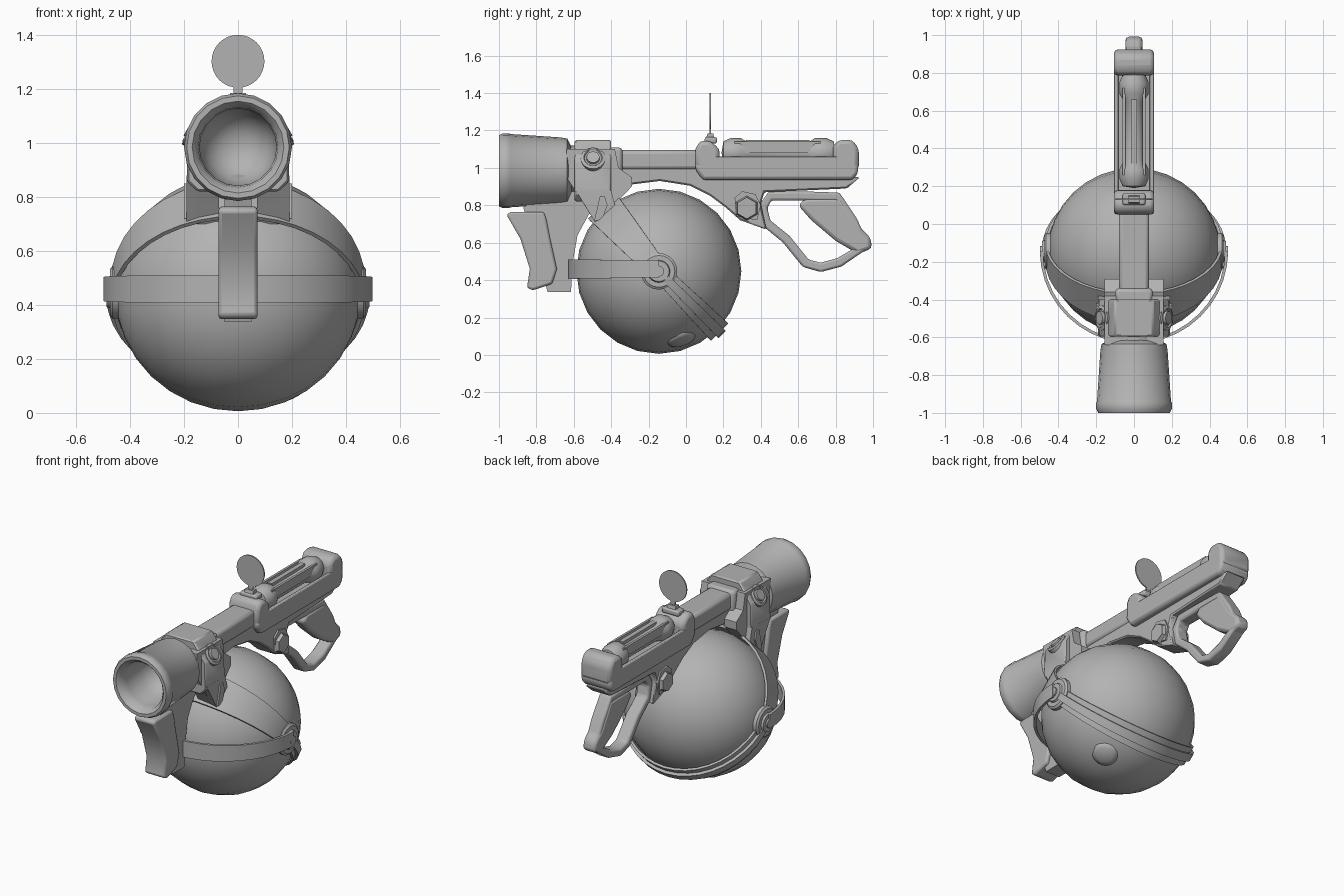
import bpy, bmesh
from math import sin, cos, pi, radians
from mathutils import Vector, Matrix

default = bpy.data.objects.get("Cube")
if default:
    bpy.data.objects.remove(default)

grey = bpy.data.materials.new("plain grey")
grey.use_nodes = True
grey.diffuse_color = (0.45, 0.45, 0.45, 1)
grey.node_tree.nodes["Principled BSDF"].inputs["Base Color"].default_value = (0.45, 0.45, 0.45, 1)

CENTRE = Vector((0, -0.145, 0.447))


def finish(name, bm, bevel=0, segments=2, angle=35, mirror=False):
    bmesh.ops.remove_doubles(bm, verts=bm.verts, dist=0.0001)
    bmesh.ops.recalc_face_normals(bm, faces=bm.faces)
    mesh = bpy.data.meshes.new(name)
    bm.to_mesh(mesh)
    bm.free()
    mesh.materials.append(grey)
    obj = bpy.data.objects.new(name, mesh)
    bpy.context.collection.objects.link(obj)
    if bevel:
        mod = obj.modifiers.new("soft edges", 'BEVEL')
        mod.width, mod.segments = bevel, segments
    if mirror:
        obj.modifiers.new("both sides", 'MIRROR')
    bpy.ops.object.select_all(action='DESELECT')
    obj.select_set(True)
    bpy.context.view_layer.objects.active = obj
    bpy.ops.object.shade_smooth_by_angle(angle=radians(angle))
    return obj


def plate(name, outline, x0, x1, **kw):
    """Side outline (y, z) extruded across x."""
    bm = bmesh.new()
    face = bm.faces.new([bm.verts.new((x0, y, z)) for y, z in outline])
    out = bmesh.ops.extrude_face_region(bm, geom=[face])
    moved = [v for v in out["geom"] if isinstance(v, bmesh.types.BMVert)]
    bmesh.ops.translate(bm, verts=moved, vec=(x1 - x0, 0, 0))
    return finish(name, bm, **kw)


def box(name, x, y, z, **kw):
    return plate(name, [(y[0], z[0]), (y[1], z[0]), (y[1], z[1]), (y[0], z[1])], *x, **kw)


def turned(name, profile, origin, axis, sides=20, **kw):
    """Profile of (radius, distance) turned around an axis."""
    bm = bmesh.new()
    verts = [bm.verts.new((r, 0, d)) for r, d in profile]
    edges = [bm.edges.new(pair) for pair in zip(verts, verts[1:])]
    bmesh.ops.spin(bm, geom=verts + edges, cent=(0, 0, 0), axis=(0, 0, 1),
                   angle=2 * pi, steps=sides, use_merge=True)
    turn = Vector((0, 0, 1)).rotation_difference(Vector(axis)).to_matrix().to_4x4()
    bm.transform(Matrix.Translation(origin) @ turn)
    return finish(name, bm, **kw)


def strap(name, degrees, inner, outer, widths, offset=0, steps=20):
    """Half hoop around the ball; widths are at the hubs and at the middle."""
    out = Vector((0, cos(radians(degrees)), sin(radians(degrees))))
    side = Vector((1, 0, 0)).cross(out)
    bm, rings = bmesh.new(), []
    for i in range(steps + 1):
        t = pi * (i / steps - 0.5)
        half = (widths[0] + (widths[1] - widths[0]) * cos(t)) / 2
        ring = []
        for r, w in ((inner, -half), (outer, -half), (outer, half), (inner, half)):
            ring.append(bm.verts.new(CENTRE + out * r * cos(t) + side * (w + offset)
                                     + Vector(((r + 0.01) * sin(t), 0, 0))))
        rings.append(ring)
    for a, b in zip(rings, rings[1:]):
        for k in range(4):
            bm.faces.new((a[k], a[k - 1], b[k - 1], b[k]))
    bm.faces.new(rings[0])
    bm.faces.new(rings[-1])
    return finish(name, bm)


def loop(name, path, half, width, **kw):
    """Closed bar following a (y, z) path."""
    pts = [Vector((0, y, z)) for y, z in path]
    bm, rings = bmesh.new(), []
    for i, p in enumerate(pts):
        along = (pts[(i + 1) % len(pts)] - pts[i - 1]).normalized()
        normal = along.cross(Vector((1, 0, 0)))
        rings.append([bm.verts.new(p + normal * n * half + Vector((x * width, 0, 0)))
                      for n, x in ((-1, -1), (1, -1), (1, 1), (-1, 1))])
    for i, b in enumerate(rings):
        a = rings[i - 1]
        for k in range(4):
            bm.faces.new((a[k], a[k - 1], b[k - 1], b[k]))
    return finish(name, bm, **kw)


# Ball with its poles at the hubs
ball = [(0.441 * sin(pi * i / 16), -0.455 * cos(pi * i / 16)) for i in range(17)]
turned("ball_tank", ball, CENTRE, (1, 0, 0), sides=24, angle=60)
plug_way = Vector((0.2, 0.12, -0.36)).normalized()
turned("tank_plug", [(0.08, -0.03), (0.075, 0), (0.05, 0.012), (0, 0.018)],
       CENTRE + plug_way * 0.436, plug_way, angle=60)

# Straps and hubs
strap("front_band", 180, 0.472, 0.488, (0.09, 0.105), offset=-0.012)
strap("upper_strap", 131, 0.447, 0.462, (0.11, 0.2))
strap("lower_strap", -45, 0.445, 0.46, (0.09, 0.13))
strap("lower_rail", -45, 0.455, 0.478, (0.04, 0.055))
hub = [(0.098, 0.42), (0.098, 0.465), (0.085, 0.475), (0.06, 0.475), (0.055, 0.487),
       (0.028, 0.487), (0.028, 0.497), (0, 0.497)]
turned("strap_hub", hub, CENTRE, (1, 0, 0), mirror=True)

# Flared muzzle with a deep bore
muzzle = [(0, 0.4), (0.1, 0.4), (0.172, 0.365), (0.178, 0.33), (0.196, 0.06), (0.2, 0.055),
          (0.2, 0.02), (0.19, 0), (0.17, 0), (0.148, 0.025), (0.143, 0.07), (0.14, 0.2),
          (0.11, 0.27), (0.06, 0.31), (0, 0.32)]
turned("muzzle", muzzle, (0, -1, 0.985), (0, 1, 0), sides=20, angle=40)
turned("muzzle_neck", [(0, 0), (0.13, 0), (0.13, 0.15), (0, 0.15)], (0, -0.66, 0.99), (0, 1, 0), sides=12)

# Collar: faceted block, cheeks and knobs
bm = bmesh.new()
section = [(0.1, 1.15), (0.185, 1.03), (0.19, 0.86), (0.15, 0.82)]
section += [(-x, z) for x, z in reversed(section)]
cap = bm.faces.new([bm.verts.new((x, -0.595, z)) for x, z in section])
grown = bmesh.ops.extrude_face_region(bm, geom=[cap])["geom"]
bmesh.ops.translate(bm, verts=[v for v in grown if isinstance(v, bmesh.types.BMVert)], vec=(0, 0.195, 0))
finish("collar", bm, bevel=0.008, segments=1)
plate("collar_cheek", [(-0.64, 1.1), (-0.64, 0.95), (-0.58, 0.86), (-0.48, 0.7), (-0.29, 0.9),
                       (-0.29, 0.95), (-0.36, 1.0), (-0.38, 1.1)], 0.07, 0.155, mirror=True)
plate("strap_anchor", [(-0.59, 0.88), (-0.48, 0.7), (-0.38, 0.8), (-0.40, 0.88)], 0.15, 0.19, mirror=True)
plate("cheek_wedge", [(-0.49, 0.72), (-0.45, 0.72), (-0.42, 0.8), (-0.435, 0.85), (-0.46, 0.85)],
      0.18, 0.2, mirror=True)
knob = [(0.066, -0.04), (0.066, 0.014), (0.05, 0.02), (0.045, 0.012), (0.036, 0.012), (0.034, 0.026), (0, 0.026)]
turned("collar_knob", knob, (0.162, -0.497, 1.045), (0.85, 0, 0.5), mirror=True)
box("tube_sleeve", (-0.1, 0.1), (-0.42, -0.34), (0.93, 1.11), bevel=0.02)

# Upper tube and the frame below it
box("upper_tube", (-0.08, 0.08), (-0.4, 0.08), (0.99, 1.095), bevel=0.02)
plate("frame", [(-0.4, 1.03), (0.1, 1.03), (0.2, 0.95), (0.93, 0.95), (0.86, 0.89), (0.42, 0.87),
                (0.4, 0.81), (0.43, 0.67), (0.29, 0.72), (0.21, 0.79), (0.13, 0.85), (0.02, 0.905),
                (-0.14, 0.93), (-0.3, 0.91), (-0.4, 0.87)], -0.07, 0.07, bevel=0.008, segments=1)
plate("front_web", [(-0.87, 0.79), (-0.62, 0.95), (-0.5, 0.95), (-0.46, 0.8), (-0.52, 0.75), (-0.58, 0.64),
                    (-0.605, 0.5), (-0.615, 0.337), (-0.74, 0.337)], -0.05, 0.05)
turned("frame_bolt", [(0.066, 0.05), (0.066, 0.08), (0.058, 0.09), (0.058, 0.1), (0, 0.1)],
       (0, 0.325, 0.785), (1, 0, 0), sides=6, mirror=True)
plate("bolt_plate", [(0.26, 0.84), (0.3, 0.875), (0.37, 0.86), (0.4, 0.8), (0.38, 0.72), (0.27, 0.74)],
      0.06, 0.08, mirror=True)

# Front handle
plate("front_handle", [(-0.96, 0.75), (-0.94, 0.765), (-0.76, 0.765), (-0.745, 0.72), (-0.73, 0.64),
                       (-0.69, 0.46), (-0.715, 0.38), (-0.82, 0.345), (-0.85, 0.36), (-0.835, 0.46),
                       (-0.885, 0.62)], -0.072, 0.072, bevel=0.022)

# Receiver with open top and inner canister
plate("receiver_base", [(0.05, 0.99), (0.09, 0.935), (0.89, 0.935), (0.92, 0.97), (0.92, 1.03), (0.05, 1.03)],
      -0.107, 0.107, bevel=0.018)
box("receiver_wall", (0.083, 0.107), (0.1, 0.88), (0.99, 1.062), bevel=0.005, mirror=True)
plate("receiver_front", [(0.05, 0.99), (0.05, 1.1), (0.075, 1.145), (0.13, 1.145), (0.18, 1.1), (0.18, 0.99)],
      -0.107, 0.107, bevel=0.022)
plate("receiver_rear", [(0.785, 0.99), (0.785, 1.12), (0.82, 1.15), (0.89, 1.15), (0.925, 1.1), (0.925, 0.99)],
      -0.107, 0.107, bevel=0.028)
canister = [(0, 0), (0.06, 0.01), (0.078, 0.05), (0.078, 0.1), (0.052, 0.15), (0.052, 0.46),
            (0.078, 0.5), (0.078, 0.56), (0.06, 0.6), (0, 0.61)]
turned("canister", canister, (0, 0.19, 1.082), (0, 1, 0), sides=16, angle=50)
box("canister_rail", (0.045, 0.06), (0.26, 0.72), (1.08, 1.14), mirror=True)
box("canister_top_rail", (-0.015, 0.015), (0.32, 0.66), (1.1, 1.15))

# Round sight on a stem
box("sight_base", (-0.06, 0.06), (0.1, 0.165), (1.13, 1.165), bevel=0.01)
plate("sight_foot", [(0.105, 1.15), (0.155, 1.15), (0.145, 1.185), (0.115, 1.185)], -0.03, 0.03)
box("sight_stem", (-0.017, 0.017), (0.126, 0.134), (1.17, 1.23))
turned("sight_disc", [(0, 0), (0.098, 0), (0.098, 0.008), (0, 0.008)], (0, 0.126, 1.303), (0, 1, 0), sides=32)

# Rear grip and guard loop
loop("guard_loop", [(0.45, 0.85), (0.61, 0.85), (0.81, 0.845), (0.89, 0.72), (0.96, 0.585), (0.82, 0.495),
                    (0.72, 0.468), (0.64, 0.49), (0.535, 0.62), (0.43, 0.705), (0.41, 0.79)],
     0.025, 0.042, bevel=0.012)
plate("rear_grip", [(0.6, 0.8), (0.64, 0.84), (0.83, 0.84), (0.92, 0.69), (0.985, 0.63), (0.995, 0.57),
                    (0.92, 0.54), (0.8, 0.61), (0.67, 0.72)], -0.045, 0.045, bevel=0.02)
